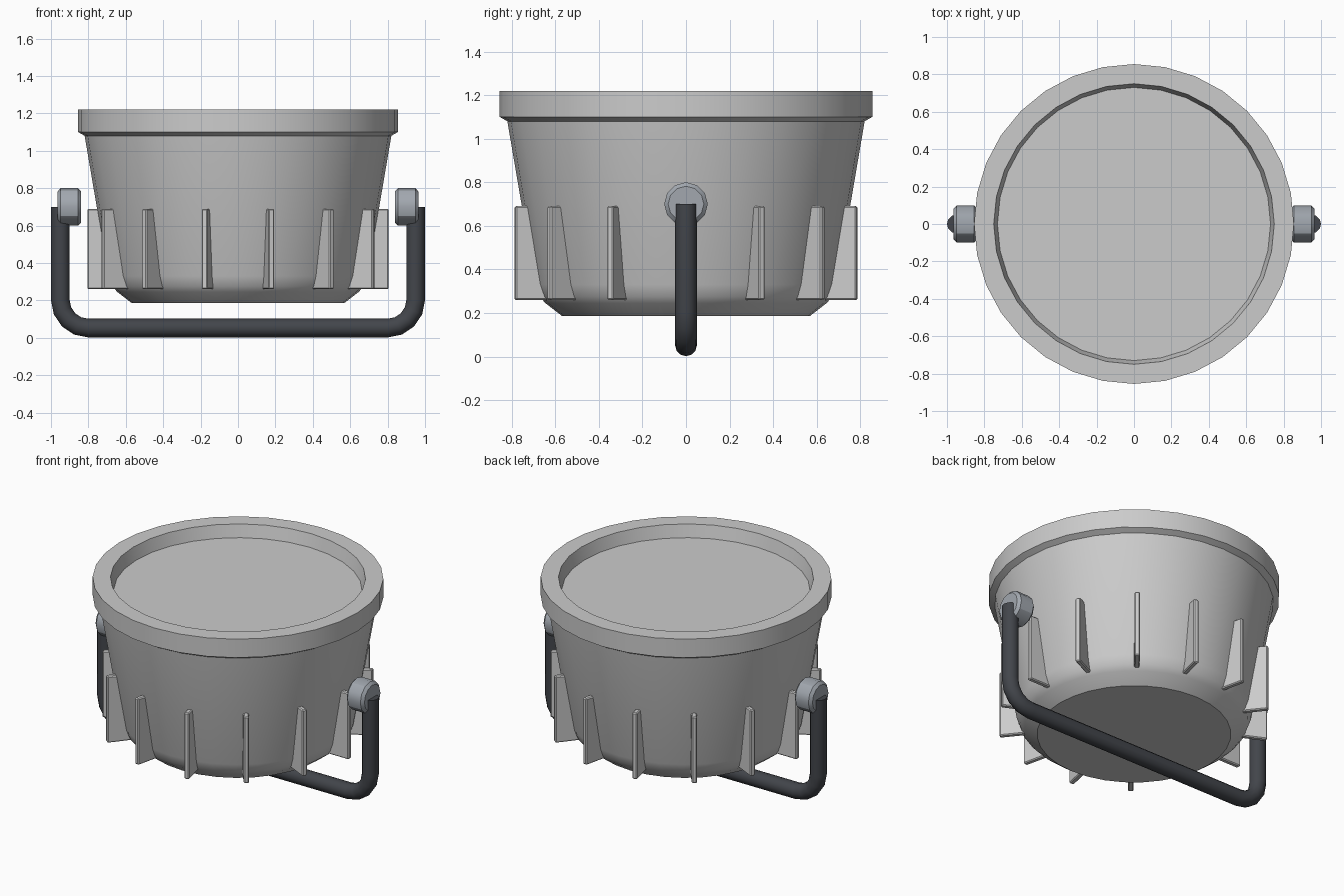
import bpy, bmesh, math
from mathutils import Vector, Matrix

if "Cube" in bpy.data.objects:
    bpy.data.objects.remove(bpy.data.objects["Cube"])

def material(name, rgb):
    m = bpy.data.materials.new(name)
    m.diffuse_color = (*rgb, 1)
    m.use_nodes = True
    m.node_tree.nodes["Principled BSDF"].inputs["Base Color"].default_value = m.diffuse_color
    return m

def finish(name, bm, mat=None, angle=30):
    bmesh.ops.recalc_face_normals(bm, faces=bm.faces)
    me = bpy.data.meshes.new(name)
    bm.to_mesh(me)
    bm.free()
    ob = bpy.data.objects.new(name, me)
    bpy.context.collection.objects.link(ob)
    if mat:
        me.materials.append(mat)
    bpy.ops.object.select_all(action='DESELECT')
    ob.select_set(True)
    bpy.context.view_layer.objects.active = ob
    bpy.ops.object.shade_smooth_by_angle(angle=math.radians(angle))
    return ob

def lathe(name, profile, sides, matrix=Matrix(), mat=None):
    """Revolve (radius, height) points about z and close both ends."""
    bm = bmesh.new()
    rings = [[bm.verts.new(matrix @ Vector((r * math.cos(a), r * math.sin(a), z)))
              for a in (2 * math.pi * i / sides for i in range(sides))]
             for r, z in profile]
    for lo, hi in zip(rings, rings[1:]):
        for i in range(sides):
            j = (i + 1) % sides
            bm.faces.new((lo[i], lo[j], hi[j], hi[i]))
    bm.faces.new(rings[0])
    bm.faces.new(rings[-1])
    return finish(name, bm, mat)

dark = material("dark_metal", (0.055, 0.06, 0.07))
steel = material("steel", (0.36, 0.39, 0.43))

# Housing with rim and recessed lens disc
lathe("lamp_housing",
      [(0.57, 0.187), (0.645, 0.245), (0.672, 0.275), (0.692, 0.33),
       (0.82, 1.08), (0.855, 1.10), (0.855, 1.22), (0.75, 1.22), (0.73, 1.14)], 32)

# Cooling fins around the lower housing
bm = bmesh.new()
for k in range(14):
    part = bmesh.new()
    outline = [(0.60, 0.26), (0.805, 0.26), (0.805, 0.69), (0.70, 0.69)]
    f = part.faces.new([part.verts.new((r, -0.016, z)) for r, z in outline])
    ext = bmesh.ops.extrude_face_region(part, geom=[f])
    bmesh.ops.translate(part, vec=(0, 0.032, 0),
                        verts=[v for v in ext["geom"] if isinstance(v, bmesh.types.BMVert)])
    bmesh.ops.bevel(part, geom=list(part.edges), offset=0.006, segments=1, affect='EDGES')
    bmesh.ops.rotate(part, matrix=Matrix.Rotation(2 * math.pi * k / 14, 3, 'Z'), verts=part.verts)
    tmp = bpy.data.meshes.new("tmp")
    part.to_mesh(tmp)
    part.free()
    bm.from_mesh(tmp)
    bpy.data.meshes.remove(tmp)
finish("cooling_fins", bm)

# U-shaped bracket: a tube swept along a rounded path
R, CR, X, Z = 0.05, 0.15, 0.95, 0.052
path = [((X, 0.70), 0)]
for i in range(5):
    a = math.pi / 2 * i / 4
    path.append(((X - CR + CR * math.cos(a), Z + CR - CR * math.sin(a)), a))
path += [((-x, z), math.pi - a) for (x, z), a in reversed(path)]
bm = bmesh.new()
rings = []
for (x, z), a in path:
    n = Vector((math.cos(a), 0, -math.sin(a)))
    rings.append([bm.verts.new(Vector((x, 0, z)) + R * (math.cos(t) * n + math.sin(t) * Vector((0, 1, 0))))
                  for t in (2 * math.pi * i / 12 for i in range(12))])
for p, q in zip(rings, rings[1:]):
    for i in range(12):
        j = (i + 1) % 12
        bm.faces.new((p[i], p[j], q[j], q[i]))
bm.faces.new(rings[0])
bm.faces.new(rings[-1])
finish("mounting_bracket", bm, dark, 40)

# Pivot knobs on both sides
for side, name in ((1, "right_knob"), (-1, "left_knob")):
    m = Matrix.Translation((0, 0, 0.70)) @ Matrix.Rotation(side * math.pi / 2, 4, 'Y')
    lathe(name, [(0.085, 0.84), (0.10, 0.855), (0.10, 0.948), (0.082, 0.965)], 12, m, steel)
